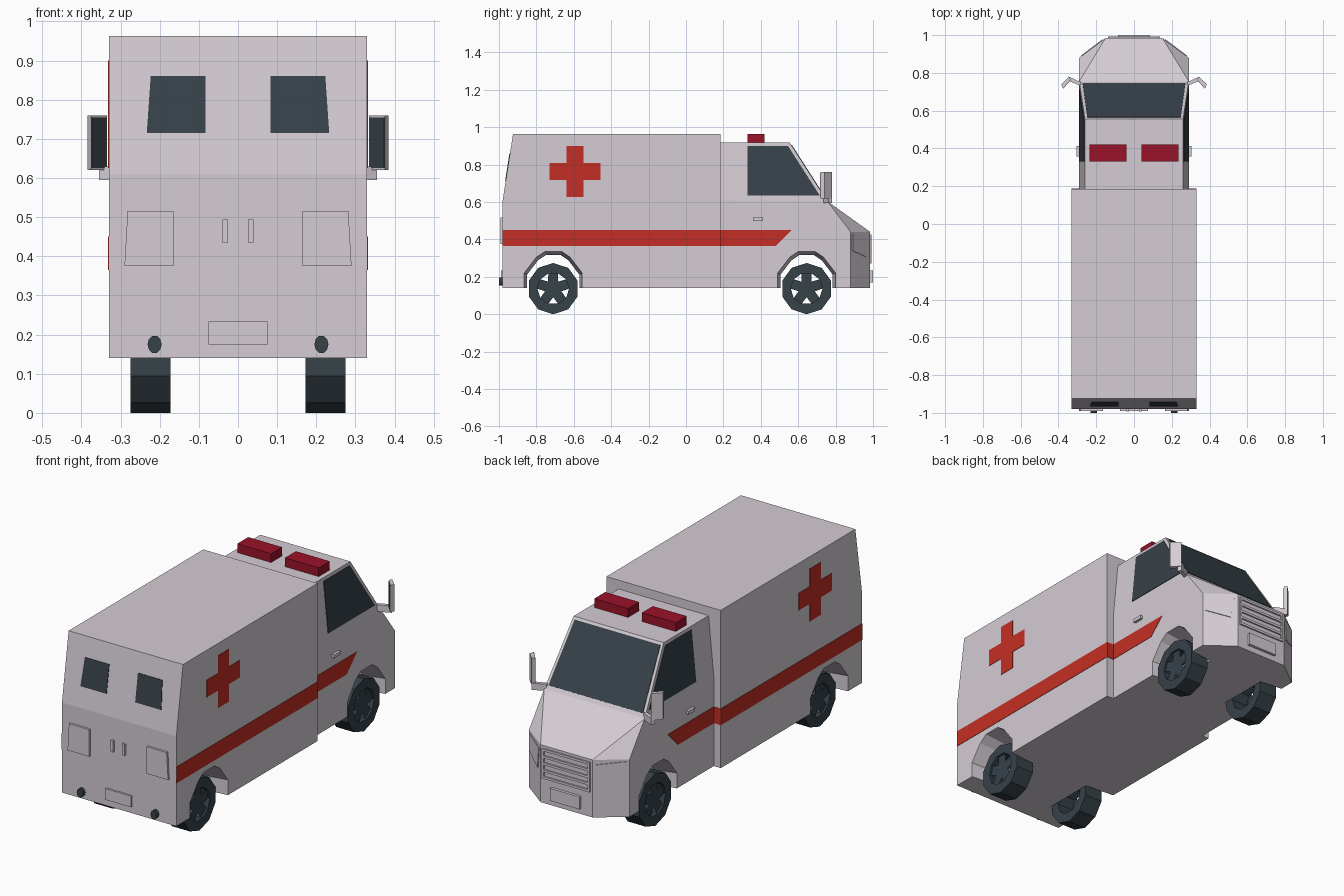
import bpy, bmesh, math
from mathutils import Vector

if "Cube" in bpy.data.objects:
    bpy.data.objects.remove(bpy.data.objects["Cube"])


def material(name, rgb):
    m = bpy.data.materials.new(name)
    m.diffuse_color = (*rgb, 1)
    m.use_nodes = True
    m.node_tree.nodes["Principled BSDF"].inputs["Base Color"].default_value = m.diffuse_color
    return m


WHITE = material("body white", (0.66, 0.61, 0.66))
DARK = material("dark glass and rubber", (0.038, 0.054, 0.066))
RED = material("stripe red", (0.55, 0.028, 0.018))
LAMP = material("beacon red", (0.33, 0.006, 0.022))


def make(name, faces, mat):
    """Object from faces given as lists of points; shared points are welded."""
    bm = bmesh.new()
    for f in faces:
        bm.faces.new([bm.verts.new(p) for p in f])
    bmesh.ops.remove_doubles(bm, verts=bm.verts, dist=1e-4)
    bmesh.ops.recalc_face_normals(bm, faces=bm.faces)
    me = bpy.data.meshes.new(name)
    bm.to_mesh(me)
    bm.free()
    me.materials.append(mat)
    ob = bpy.data.objects.new(name, me)
    bpy.context.collection.objects.link(ob)
    return ob


def prism(name, pts, offset, mat):
    """Closed prism from a polygon pushed along an offset vector."""
    a = [Vector(p) for p in pts]
    b = [p + Vector(offset) for p in a]
    n = len(a)
    sides = [[a[i], a[(i + 1) % n], b[(i + 1) % n], b[i]] for i in range(n)]
    return make(name, [a, b] + sides, mat)


def plate(name, pts, t, mat):
    """Thin plate sitting half in the surface the polygon lies on."""
    p = [Vector(q) for q in pts]
    n = (p[1] - p[0]).cross(p[2] - p[1]).normalized()
    return prism(name, [q - n * t for q in p], n * 2 * t, mat)


def box(name, x, y, z, mat):
    return prism(name, [(x[0], y[0], z[0]), (x[1], y[0], z[0]), (x[1], y[1], z[0]), (x[0], y[1], z[0])],
                 (0, 0, z[1] - z[0]), mat)


def flip(pts):
    return [(-p[0], p[1], p[2]) for p in pts]


FLOOR = 0.14
ARCH = [(-0.155, 0), (-0.155, 0.08), (-0.09, 0.165), (-0.045, 0.195),
        (0.045, 0.195), (0.09, 0.165), (0.155, 0.08), (0.155, 0)]


def shell(name, width, arch_y, y0, y1, outline, extra, floor_front):
    """Body shell: two sides with bevelled wheel arches, a notched floor and extra faces."""
    outer = [(width, arch_y + y, FLOOR + z) for y, z in ARCH]
    inner = [(0.165, arch_y + y * 0.9, FLOOR + z * 0.9) for y, z in ARCH]
    side = [(width, y0, FLOOR)] + outer + [(width, y, z) for y, z in outline]
    half = [side] + [[outer[i], outer[i + 1], inner[i + 1], inner[i]] for i in range(7)]
    floor = [(width, y0, FLOOR), outer[0], inner[0], inner[-1], outer[-1]] + floor_front
    faces = half + [flip(f) for f in half] + [floor + flip(floor)[::-1]] + extra
    return make(name, faces, WHITE)


def across(a, b):
    """Quad spanning the body between a right-hand edge and its mirror."""
    return [a, b, *flip([b, a])]


# Rear patient box
W = 0.33
b0, b1, b2 = (W, -0.98, FLOOR), (W, -0.98, 0.61), (W, -0.925, 0.963)
b3, b4 = (W, 0.185, 0.963), (W, 0.185, FLOOR)
shell("patient_box", W, -0.71, -0.98, 0.185,
      [(0.185, FLOOR), (0.185, 0.963), (-0.925, 0.963), (-0.98, 0.61)],
      [across(b0, b1), across(b1, b2), across(b2, b3), across(b3, b4)], [b4])

# Cab with tapered upper half, sloped bonnet and chamfered nose
C, R = 0.29, 0.26
belt_r, belt_f = (C, 0.185, 0.61), (C, 0.755, 0.605)
roof_r, roof_f = (R, 0.185, 0.917), (R, 0.555, 0.917)
ch_t, ch_b = (C, 0.88, 0.44), (C, 0.88, FLOOR)
no_t, no_b = (0.15, 0.985, 0.44), (0.15, 0.985, FLOOR)
half = [[belt_r, belt_f, roof_f, roof_r], [ch_b, no_b, no_t, ch_t], [ch_t, no_t, belt_f]]
shell("cab", C, 0.645, 0.185, 0.88, [(0.88, FLOOR), (0.88, 0.44), (0.755, 0.605), (0.185, 0.61)],
      half + [flip(f) for f in half] +
      [across(belt_f, no_t), across(no_t, no_b), across(roof_f, belt_f), across(roof_r, roof_f)],
      [ch_b, no_b])


# Windscreen lies on the slope between roof and bonnet
def screen(x, t):
    return (x, 0.555 + 0.2 * t, 0.917 - 0.312 * t)


plate("windscreen", [screen(-0.247, 0.04), screen(0.247, 0.04), screen(0.272, 0.94), screen(-0.272, 0.94)],
      0.003, DARK)


def cab_side(s, y, z):
    return (s * (C - (z - 0.61) * 0.03 / 0.307), y, z)


def tail(x, z):
    return (x, -0.98 + (z - 0.61) * 0.055 / 0.353, z)


def nose(s, t, z):
    return (s * (C - 0.14 * t), 0.88 + 0.105 * t, z)


def wheel(name, s, cy):
    """Ten-sided open tyre with a five-spoke star on the outer face."""
    def ring(r, x, off):
        return [(s * x, cy + r * math.cos(math.radians(off + 36 * k)),
                 0.137 + r * math.sin(math.radians(off + 36 * k))) for k in range(10)]
    out, back = ring(0.137, 0.275, -90), ring(0.137, 0.172, -90)
    rim, rim_in = ring(0.085, 0.275, -72), ring(0.085, 0.172, -72)
    hub, disc = ring(0.046, 0.265, -90), ring(0.085, 0.265, -72)
    faces = []
    for k in range(10):
        j = (k + 1) % 10
        faces.append([out[k], out[j], back[j], back[k]])
        faces.append([rim[k], rim[j], disc[j], disc[k]])
        faces.append([disc[k], disc[j], rim_in[j], rim_in[k]])
        for a, b in ((out, rim), (back, rim_in)):
            faces += [[a[k], a[j], b[k]], [b[k], a[j], b[j]]]
    star = []
    for k in range(0, 10, 2):
        star += [disc[k - 1], hub[k], disc[k]]
    return make(name, faces + [star], DARK)


for s, tag in ((1, "right"), (-1, "left")):
    # Wheels
    wheel("rear_wheel_" + tag, s, -0.71)
    wheel("front_wheel_" + tag, s, 0.645)

    # Side stripes, including the step between box and cab
    for nm, x, pts in (("box_stripe_", W, [(-0.98, 0.365), (0.185, 0.365), (0.185, 0.45), (-0.98, 0.45)]),
                       ("cab_stripe_", C, [(0.185, 0.365), (0.48, 0.365), (0.565, 0.45), (0.185, 0.45)])):
        plate(nm + tag, [(s * x, y, z) for y, z in pts], 0.002, RED)
    plate("step_stripe_" + tag, [(s * C, 0.185, 0.365), (s * W, 0.185, 0.365),
                                 (s * W, 0.185, 0.45), (s * C, 0.185, 0.45)], 0.002, RED)

    # Cross on the box side
    a, b = 0.045, 0.137
    cross = [(-b, -a), (-a, -a), (-a, -b), (a, -b), (a, -a), (b, -a),
             (b, a), (a, a), (a, b), (-a, b), (-a, a), (-b, a)]
    plate("cross_" + tag, [(s * W, -0.593 + y, 0.763 + z) for y, z in cross], 0.002, RED)

    # Side window and door handle
    plate("side_window_" + tag, [cab_side(s, *p) for p in
                                 ((0.33, 0.635), (0.715, 0.635), (0.545, 0.9), (0.33, 0.9))], 0.003, DARK)
    box("door_handle_" + tag, (s * 0.285, s * 0.304), (0.358, 0.412), (0.498, 0.516), WHITE)

    # Door mirror: angled housing, dark glass behind, arm to the cab
    foot = [(0.335, 0.765), (0.345, 0.78), (0.385, 0.74), (0.376, 0.718)]
    prism("mirror_housing_" + tag, [(s * x, y, 0.62) for x, y in foot], (0, 0, 0.14), WHITE)
    plate("mirror_glass_" + tag, [(s * x, y, z) for x, y, z in
                                  ((0.337, 0.763, 0.625), (0.375, 0.719, 0.625),
                                   (0.375, 0.719, 0.755), (0.337, 0.763, 0.755))], 0.002, DARK)
    prism("mirror_arm_" + tag, [(s * x, y, 0.595) for x, y in
                                ((0.28, 0.73), (0.28, 0.75), (0.345, 0.78), (0.355, 0.762))],
          (0, 0, 0.035), WHITE)

    # Roof beacon
    box("beacon_" + tag, (s * 0.04, s * 0.235), (0.33, 0.42), (0.912, 0.963), LAMP)

    # Headlight on the nose chamfer
    plate("headlight_" + tag, [nose(s, *p) for p in
                               ((0.08, 0.43), (0.9, 0.415), (0.8, 0.305), (0.08, 0.34))], 0.004, WHITE)

    # Tail end: window, lamp, handle and round exhaust
    plate("rear_window_" + tag, [tail(s * x, z) for x, z in
                                 ((0.083, 0.715), (0.233, 0.715), (0.223, 0.86), (0.083, 0.86))], 0.003, DARK)
    prism("tail_lamp_" + tag, [(s * x, -0.978, z) for x, z in
                               ((0.165, 0.375), (0.29, 0.375), (0.282, 0.516), (0.165, 0.516))],
          (0, -0.013, 0), WHITE)
    box("rear_handle_" + tag, (s * 0.026, s * 0.04), (-0.992, -0.978), (0.435, 0.494), WHITE)
    prism("exhaust_" + tag, [(s * 0.213 + 0.018 * math.cos(k * math.pi / 5), -0.97,
                              0.175 + 0.023 * math.sin(k * math.pi / 5)) for k in range(10)],
          (0, -0.03, 0), DARK)

    # Grille frame upright
    box("grille_post_" + tag, (s * 0.128, s * 0.138), (0.98, 0.993), (0.27, 0.425), WHITE)

# Grille slats
for i in range(5):
    z = 0.27 + i * 0.036
    box("grille_slat_%d" % (i + 1), (-0.13, 0.13), (0.98, 0.993), (z, z + 0.012), WHITE)

# Number plates
box("front_plate", (-0.085, 0.085), (0.98, 1.0), (0.17, 0.235), WHITE)
box("rear_plate", (-0.075, 0.075), (-0.99, -0.978), (0.175, 0.233), WHITE)
